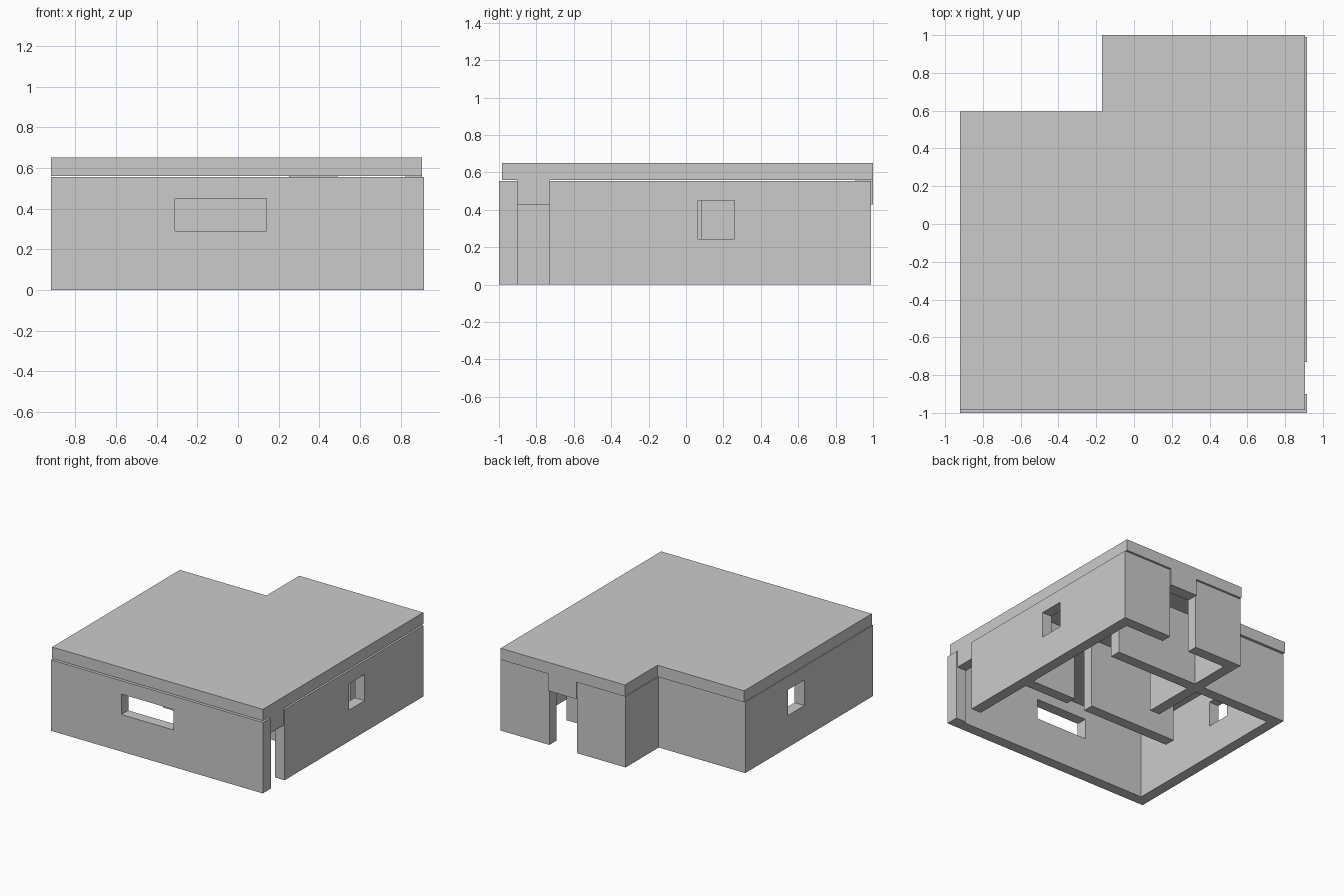
import bpy, bmesh

if "Cube" in bpy.data.objects:
    bpy.data.objects.remove(bpy.data.objects["Cube"])

WALL_TOP, ROOF_LOW, ROOF_TOP = 0.555, 0.56, 0.65


def prism(name, outline, z0, z1):
    """Extrude a flat outline between two heights."""
    bm = bmesh.new()
    face = bm.faces.new([bm.verts.new((x, y, z0)) for x, y in outline])
    ext = bmesh.ops.extrude_face_region(bm, geom=[face], use_keep_orig=True)
    for v in ext["geom"]:
        if isinstance(v, bmesh.types.BMVert):
            v.co.z = z1
    bmesh.ops.recalc_face_normals(bm, faces=bm.faces)
    mesh = bpy.data.meshes.new(name)
    bm.to_mesh(mesh)
    bm.free()
    obj = bpy.data.objects.new(name, mesh)
    bpy.context.collection.objects.link(obj)
    return obj


def box(name, x0, x1, y0, y1, z0, z1):
    return prism(name, [(x0, y0), (x1, y0), (x1, y1), (x0, y1)], z0, z1)


def cut_window(wall, *bounds):
    """Cut a box-shaped opening, then remove the cutter."""
    cutter = box("window_cutter", *bounds)
    cutter.hide_render = True
    mod = wall.modifiers.new("window", "BOOLEAN")
    mod.operation = "DIFFERENCE"
    mod.solver = "EXACT"
    mod.object = cutter
    bpy.context.view_layer.objects.active = wall
    bpy.ops.object.modifier_apply(modifier=mod.name)
    bpy.data.objects.remove(cutter)


# Main walls: back door, round the notch, left, front, to side door
main_walls = prism("main_walls", [
    (.25, .99), (-.17, .99), (-.17, .58), (-.92, .58), (-.92, -1),
    (.915, -1), (.915, -.9), (.83, -.9), (.83, -.915), (-.835, -.915),
    (-.835, .495), (-.17, .495), (-.17, .08), (-.085, .08), (-.085, .495),
    (.63, .495), (.63, .58), (-.085, .58), (-.085, .905), (.25, .905)],
    0, WALL_TOP)
cut_window(main_walls, -.31, .14, -1.1, -.85, .29, .45)
cut_window(main_walls, -1.0, -.8, -.15, .05, .25, .45)

# Right wall: side door to back door, with a short inner stub
right_wall = prism("right_wall", [
    (.915, -.73), (.915, .99), (.49, .99), (.49, .905), (.83, .905),
    (.83, -.14), (.44, -.14), (.44, -.225), (.83, -.225), (.83, -.73)],
    0, WALL_TOP)
cut_window(right_wall, .8, 1.0, .065, .26, .245, .45)

# Free-standing inner partition
box("inner_partition", -.49, .28, -.225, -.14, 0, WALL_TOP)

# Flat roof, slightly offset from the walls, and the door lintels below it
prism("roof", [(-.92, -.985), (.905, -.985), (.905, 1), (-.17, 1),
               (-.17, .595), (-.92, .595)], ROOF_LOW, ROOF_TOP)
box("side_door_lintel", .825, .905, -.9, -.73, .427, ROOF_LOW)
box("back_door_lintel", .25, .49, .905, 1, .427, ROOF_LOW)
